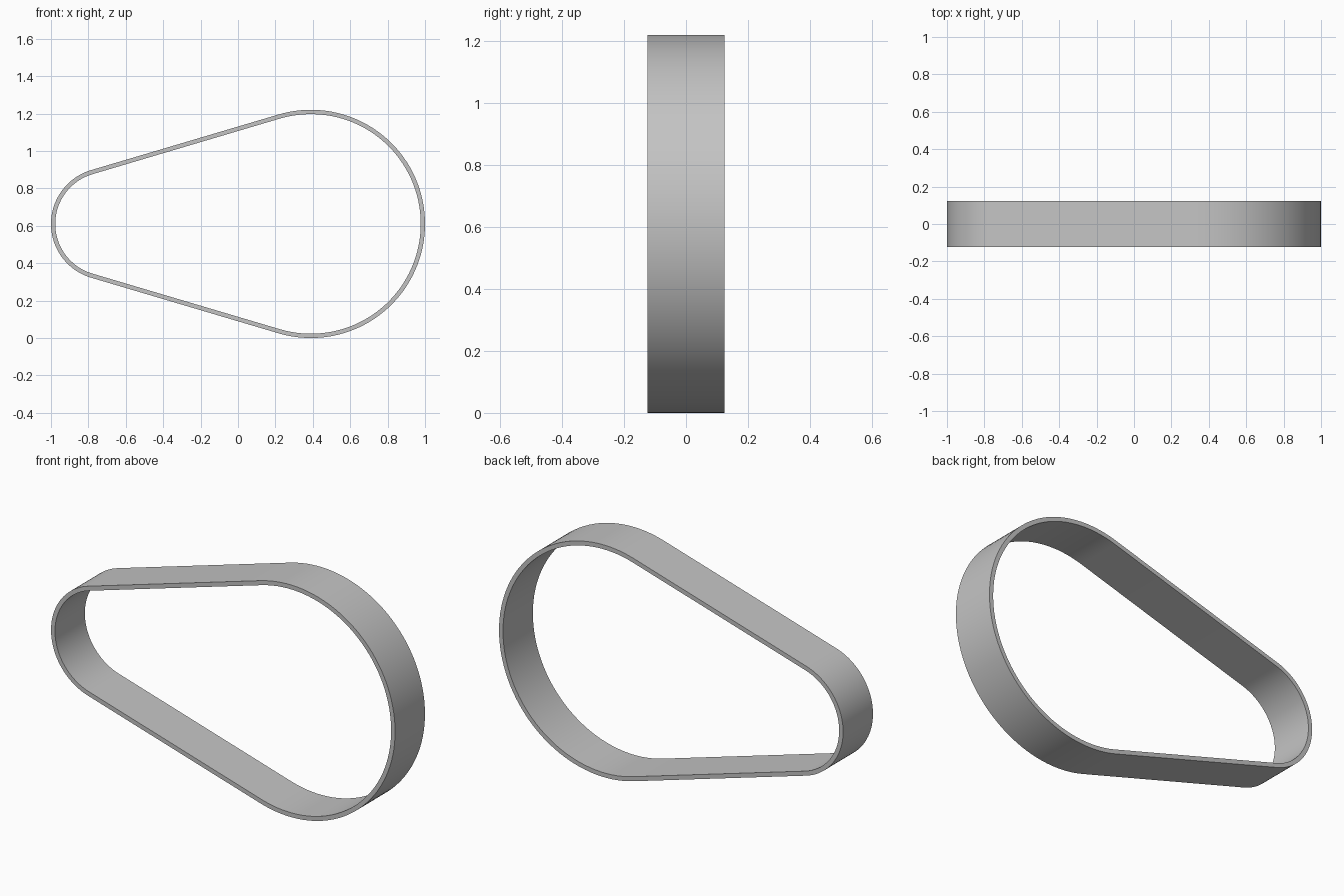
import bpy, bmesh
from math import sin, cos, asin, pi, radians

cube = bpy.data.objects.get("Cube")
if cube:
    bpy.data.objects.remove(cube, do_unlink=True)

# Belt dimensions: two pulley arcs joined by their outer tangents
BIG_R, SMALL_R = 0.61, 0.30
BIG_X, SMALL_X = 1 - BIG_R, SMALL_R - 1
MID_Z = BIG_R
THICK, HALF_WIDTH = 0.023, 0.124
TILT = asin((BIG_R - SMALL_R) / (BIG_X - SMALL_X))


def arc(x, radius, start, end, steps):
    angles = [start + (end - start) * i / steps for i in range(steps + 1)]
    return [(x + radius * cos(a), MID_Z + radius * sin(a)) for a in angles]


def outline(inset):
    a = pi / 2 + TILT
    return (arc(BIG_X, BIG_R - inset, -a, a, 72)
            + arc(SMALL_X, SMALL_R - inset, a, 2 * pi - a, 48))


# Belt band: outer wall, inner wall and the two thin rims
bm = bmesh.new()
rings = [[bm.verts.new((x, y, z)) for x, z in outline(inset)]
         for inset, y in ((0, -HALF_WIDTH), (0, HALF_WIDTH),
                          (THICK, HALF_WIDTH), (THICK, -HALF_WIDTH))]
for k in range(4):
    r, s = rings[k], rings[(k + 1) % 4]
    for i in range(len(r)):
        j = (i + 1) % len(r)
        bm.faces.new((r[i], r[j], s[j], s[i]))
bmesh.ops.recalc_face_normals(bm, faces=bm.faces)
mesh = bpy.data.meshes.new("belt")
bm.to_mesh(mesh)
bm.free()
belt = bpy.data.objects.new("belt", mesh)
bpy.context.collection.objects.link(belt)

# Plain grey
grey = bpy.data.materials.new("light grey")
grey.use_nodes = True
color = (0.55, 0.55, 0.55, 1)
grey.diffuse_color = color
grey.node_tree.nodes["Principled BSDF"].inputs["Base Color"].default_value = color
mesh.materials.append(grey)

# Smooth walls with crisp rims
bpy.ops.object.select_all(action="DESELECT")
belt.select_set(True)
bpy.context.view_layer.objects.active = belt
bpy.ops.object.shade_smooth_by_angle(angle=radians(30))
